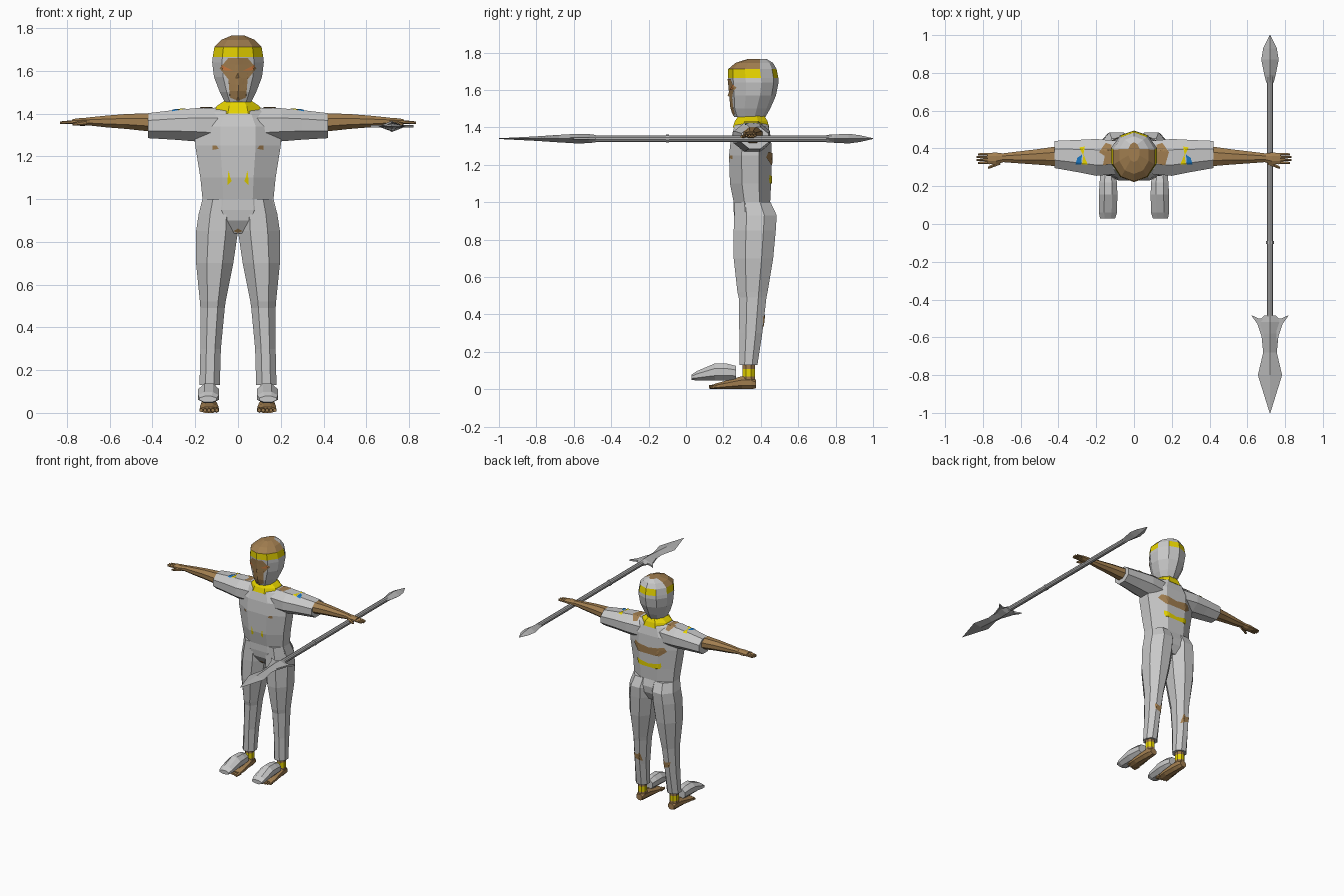
import bpy, bmesh, math
from mathutils import Vector
from mathutils.bvhtree import BVHTree

if "Cube" in bpy.data.objects:
    bpy.data.objects.remove(bpy.data.objects["Cube"])


def material(name, rgb):
    m = bpy.data.materials.new(name)
    m.diffuse_color = (*rgb, 1)
    m.use_nodes = True
    m.node_tree.nodes["Principled BSDF"].inputs["Base Color"].default_value = m.diffuse_color
    return m


CLOTH = material("pale_grey_cloth", (0.58, 0.58, 0.58))
METAL = material("grey_metal", (0.46, 0.46, 0.46))
SKIN = material("brown_skin", (0.36, 0.21, 0.08))
YELLOW = material("yellow_trim", (0.80, 0.66, 0.0))
ORANGE = material("orange_eye", (0.60, 0.19, 0.05))
BLUE = material("blue_trim", (0.01, 0.18, 0.52))


def finish(name, bm, *mats):
    me = bpy.data.meshes.new(name)
    bm.to_mesh(me)
    bm.free()
    for m in mats:
        me.materials.append(m)
    ob = bpy.data.objects.new(name, me)
    bpy.context.collection.objects.link(ob)
    return ob


def ring(axis, t, a0, a1, b0, b1, n):
    """Polygon filling the box a0..a1, b0..b1 across the axis at t."""
    off = 0 if n == 4 else math.pi / n
    k = 1 / math.cos(off)
    out = []
    for i in range(n):
        an = off + 2 * math.pi * i / n
        a = (a0 + a1) / 2 + (a1 - a0) / 2 * k * math.cos(an)
        b = (b0 + b1) / 2 + (b1 - b0) / 2 * k * math.sin(an)
        out.append({"z": (a, b, t), "y": (a, t, b), "x": (t, a, b)}[axis])
    return out


def loft(name, axis, rows, mats, n=8, s=1, rule=None):
    """Skin rows of (t, a0, a1, b0, b1); s=-1 mirrors across x."""
    bm = bmesh.new()
    rings = [[bm.verts.new((s * x, y, z)) for x, y, z in ring(axis, *r, n)] for r in rows]
    for p, q in zip(rings, rings[1:]):
        for i in range(n):
            j = (i + 1) % n
            bm.faces.new((p[i], p[j], q[j], q[i]))
    bm.faces.new(rings[0])
    bm.faces.new(rings[-1])
    bmesh.ops.recalc_face_normals(bm, faces=bm.faces)
    if rule:
        for f in bm.faces:
            f.material_index = rule(f.calc_center_median())
    return finish(name, bm, *mats)


def limb(name, p, q, r0, r1, mat, n=6):
    """Tapered stick between two points."""
    p, q = Vector(p), Vector(q)
    bm = bmesh.new()
    bmesh.ops.create_cone(bm, cap_ends=True, segments=n, radius1=r0, radius2=r1, depth=(q - p).length)
    rot = (q - p).to_track_quat("Z", "Y").to_matrix()
    for v in bm.verts:
        v.co = rot @ v.co + (p + q) / 2
    return finish(name, bm, mat)


def patch(name, side, pts, mat, targets, s=1, lift=0.004):
    """Thin painted plate laid on the targets from the front, back or top."""
    verts, polys = [], []
    for o in targets:
        base = len(verts)
        verts += [v.co.copy() for v in o.data.vertices]
        polys += [[base + i for i in p.vertices] for p in o.data.polygons]
    tree = BVHTree.FromPolygons(verts, polys)
    d = {"front": Vector((0, 1, 0)), "back": Vector((0, -1, 0)), "top": Vector((0, 0, -1))}[side]
    bm = bmesh.new()
    f = bm.faces.new([bm.verts.new((s * a, b, 0) if side == "top" else (s * a, 0, b)) for a, b in pts])
    bmesh.ops.triangulate(bm, faces=[f])
    bmesh.ops.subdivide_edges(bm, edges=bm.edges[:], cuts=5, use_grid_fill=True)
    for v in bm.verts[:]:
        hit = tree.ray_cast(v.co - d * 5, d)[0]
        if hit:
            v.co = hit - d * lift
        else:
            bm.verts.remove(v)
    for f in bm.faces:
        f.normal_update()
        if f.normal.dot(d) > 0:
            f.normal_flip()
    return finish(name, bm, mat)


# Torso, neck and collar
torso = loft("shirt_body", "z", [
    (0.84, -.06, .06, .30, .43), (0.90, -.15, .15, .262, .46), (0.95, -.176, .176, .255, .465),
    (1.0, -.166, .166, .255, .45), (1.1, -.176, .176, .235, .455), (1.25, -.20, .20, .23, .458),
    (1.34, -.20, .20, .24, .455), (1.41, -.14, .14, .26, .44), (1.43, -.09, .09, .28, .42)], [CLOTH])
loft("neck", "z", [(1.40, -.06, .06, .29, .41), (1.50, -.055, .055, .29, .41)], [SKIN])
loft("collar", "z", [(1.40, -.115, .115, .25, .445), (1.435, -.10, .10, .262, .435),
                     (1.46, -.062, .062, .28, .42)], [YELLOW])


# Hooded head: brown crown, yellow band at front and back
def head_colour(c):
    if c.z > 1.71:
        return 2 if c.y < .41 else 0
    if 1.665 < c.z and (c.y < .385 or c.y > .46):
        return 1
    return 0


head = loft("hooded_head", "z", [
    (1.455, -.062, .062, .262, .42), (1.50, -.085, .085, .246, .445), (1.57, -.112, .112, .24, .475),
    (1.64, -.121, .121, .235, .488), (1.665, -.118, .118, .232, .487), (1.712, -.110, .110, .232, .478),
    (1.745, -.078, .078, .27, .46), (1.765, -.03, .03, .33, .43)],
    [CLOTH, YELLOW, SKIN], n=10, rule=head_colour)
patch("face", "front", [(0, 1.44 + .02), (.038, 1.475), (.045, 1.56), (.086, 1.612), (.045, 1.66),
                        (-.045, 1.66), (-.086, 1.612), (-.045, 1.56), (-.038, 1.475)], SKIN, [head])
limb("nose", (0, .236, 1.565), (0, .245, 1.62), .014, .005, SKIN, 4)

for s, side in ((1, "left"), (-1, "right")):
    patch(side + "_eye", "front", [(.022, 1.60), (.07, 1.603), (.08, 1.628)], ORANGE, [head], s, .007)
    # Sleeve, arm and hand
    sleeve = loft(side + "_sleeve", "x", [(.08, .265, .44, 1.26, 1.428), (.20, .255, .45, 1.27, 1.425),
                  (.30, .275, .445, 1.278, 1.416), (.42, .296, .44, 1.285, 1.402)], [CLOTH], s=s)
    loft(side + "_arm", "x", [(.40, .305, .412, 1.315, 1.402), (.52, .315, .395, 1.328, 1.398),
         (.62, .322, .383, 1.336, 1.390), (.70, .328, .373, 1.345, 1.382)], [SKIN], s=s)
    loft(side + "_palm", "x", [(.69, .328, .373, 1.345, 1.381), (.73, .315, .378, 1.342, 1.38),
         (.775, .318, .376, 1.348, 1.374)], [SKIN], s=s)
    for i in range(4):
        y = .324 + .015 * i
        tip = .825 + (.008 if i in (1, 2) else 0)
        limb(f"{side}_finger_{i + 1}", (s * .765, y, 1.361), (s * tip, y, 1.357), .009, .006, SKIN)
    limb(side + "_thumb", (s * .712, .325, 1.358), (s * .772, .297, 1.35), .013, .007, SKIN)

    # Trouser leg
    leg = loft(side + "_trouser_leg", "z", [
        (.13, .085, .18, .285, .382), (.30, .080, .176, .285, .408), (.49, .062, .176, .282, .43),
        (.52, .058, .178, .275, .436), (.70, .022, .196, .255, .466), (.85, .0, .196, .255, .48),
        (.93, .0, .184, .258, .485), (1.0, .0, .166, .26, .452)], [CLOTH], s=s)

    # Ankle with yellow band, bare foot, toes and the loose shoe ahead of it
    loft(side + "_ankle", "z", [(.03, .105, .165, .295, .372), (.068, .105, .165, .302, .368),
         (.108, .105, .165, .302, .368), (.15, .105, .165, .302, .368)],
         [SKIN, YELLOW], s=s, rule=lambda c: 1 if .07 < c.z < .105 else 0)
    loft(side + "_foot", "y", [(.15, .095, .178, 0, .028), (.21, .092, .178, 0, .045),
         (.30, .10, .17, 0, .07), (.35, .104, .167, 0, .068), (.375, .11, .16, .006, .05)], [SKIN], s=s)
    for i in range(5):
        x = .1 + .018 * i
        limb(f"{side}_toe_{i + 1}", (s * x, .165, .014), (s * x, .122 + .005 * i, .012),
             .014 - .001 * i, .009, SKIN)
    loft(side + "_shoe", "y", [(.03, .10, .18, .05, .078), (.06, .09, .186, .046, .098),
         (.155, .088, .186, .046, .138), (.22, .09, .182, .046, .137),
         (.268, .098, .178, .05, .125)], [CLOTH], s=s)

    # Painted marks on chest, shoulder and calf
    both = [torso, sleeve]
    patch(side + "_chest_spot", "front", [(.09, 1.235), (.12, 1.23), (.12, 1.25), (.10, 1.25)], SKIN, both, s)
    patch(side + "_belly_mark", "front", [(.03, 1.085), (.048, 1.065), (.05, 1.10), (.035, 1.10)], YELLOW, both, s)
    patch(side + "_belly_stripe", "front", [(.036, 1.10), (.048, 1.10), (.044, 1.135)], YELLOW, both, s)
    patch(side + "_shoulder_patch", "top", [(.12, .32), (.165, .31), (.155, .36), (.185, .38),
          (.15, .43), (.12, .42)], SKIN, both, s)
    patch(side + "_shoulder_yellow", "top", [(.245, .315), (.275, .315), (.268, .36), (.29, .405),
          (.26, .41), (.268, .37)], YELLOW, both, s)
    patch(side + "_shoulder_blue", "top", [(.28, .315), (.31, .315), (.30, .35), (.275, .368)], BLUE, both, s)
    patch(side + "_calf_patch", "back", [(.09, .33), (.15, .35), (.155, .39), (.12, .38), (.10, .40)],
          SKIN, [leg], s)

# Painted back bands and crotch mark
patch("back_brown_band", "back", [(-.14, 1.24), (-.09, 1.20), (.09, 1.20), (.14, 1.24), (.12, 1.27),
                                  (0, 1.25), (-.12, 1.27)], SKIN, [torso])
patch("back_yellow_band", "back", [(-.10, 1.12), (-.09, 1.10), (.09, 1.10), (.10, 1.12), (.10, 1.145),
                                   (0, 1.125), (-.10, 1.145)], YELLOW, [torso])
patch("crotch_mark", "front", [(-.022, .85), (0, .842), (.022, .85), (0, .862)], SKIN, [torso])

# Spear: shaft, ring, long front blade with barbs, small rear blade
X, Z = .72, 1.34


def blade(name, rows):
    loft(name, "y", [(y, X - w, X + w, Z - h, Z + h) for y, w, h in rows], [METAL], n=4)


limb("spear_shaft", (X, -.53, Z), (X, .78, Z), .018, .018, METAL, 10)
limb("spear_ring", (X, -.107, Z), (X, -.09, Z), .021, .021, METAL, 10)
blade("front_blade", [(-1, .002, .002), (-.8, .064, .012), (-.68, .036, .02), (-.58, .046, .026),
                      (-.52, .066, .024), (-.485, .03, .02)])
blade("rear_blade", [(.75, .02, .02), (.79, .03, .022), (.87, .046, .026), (.93, .036, .018), (1, .002, .002)])
for s in (1, -1):
    bm = bmesh.new()
    pts = [(.036, -.62), (.066, -.53), (.1, -.482), (.06, -.5), (.02, -.505)]
    f = bm.faces.new([bm.verts.new((X + s * a, b, Z - .006)) for a, b in pts])
    new = bmesh.ops.extrude_face_region(bm, geom=[f])["geom"]
    bmesh.ops.translate(bm, vec=(0, 0, .012), verts=[v for v in new if isinstance(v, bmesh.types.BMVert)])
    bmesh.ops.recalc_face_normals(bm, faces=bm.faces)
    finish("left_barb" if s > 0 else "right_barb", bm, METAL)
